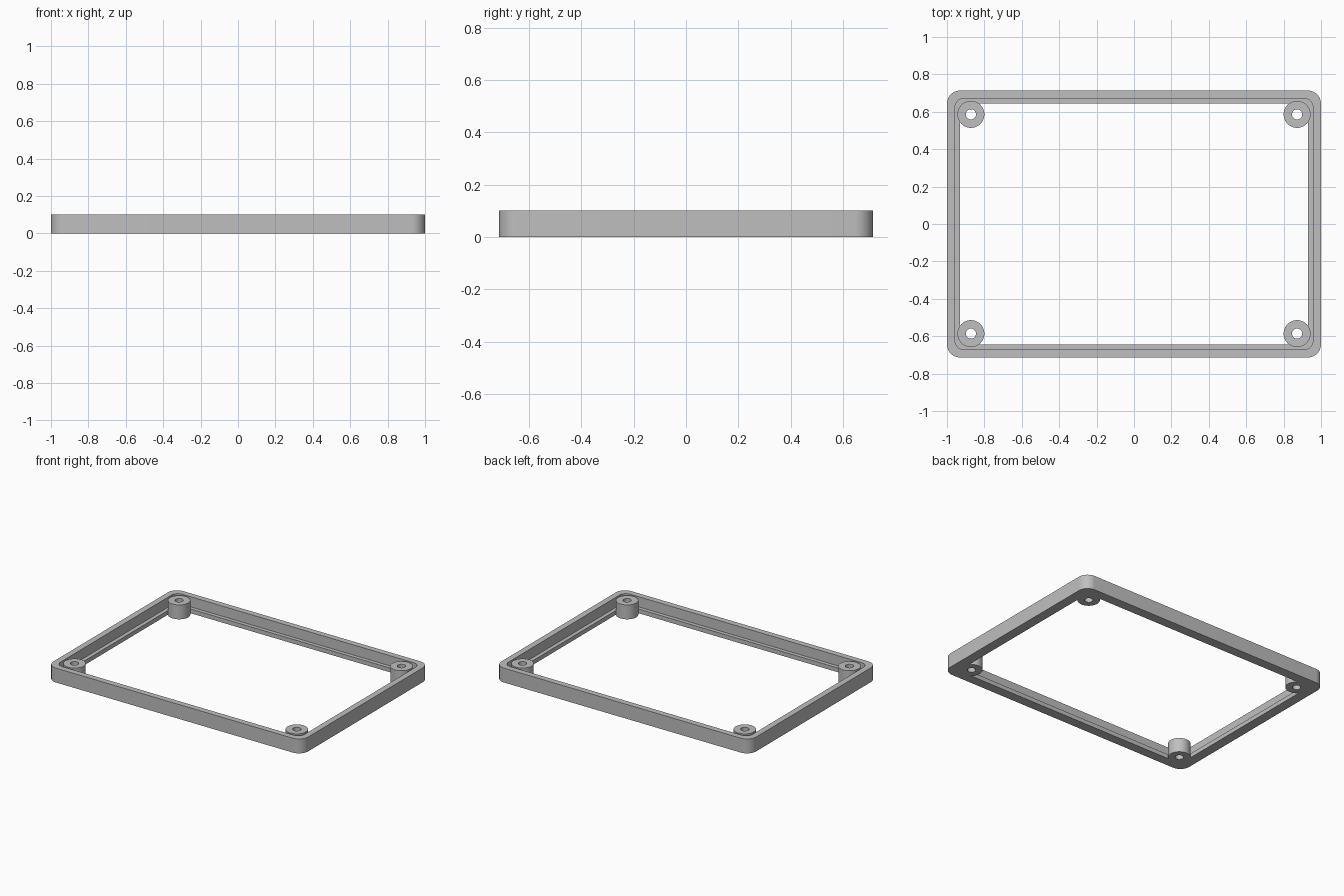
import bpy, bmesh, math

if "Cube" in bpy.data.objects:
    bpy.data.objects.remove(bpy.data.objects["Cube"], do_unlink=True)

HEIGHT = 0.102
LEDGE = 0.03

grey = bpy.data.materials.new("plain grey")
grey.use_nodes = True
colour = (0.52, 0.52, 0.52, 1)
grey.diffuse_color = colour
grey.node_tree.nodes["Principled BSDF"].inputs["Base Color"].default_value = colour


def rounded_rect(hx, hy, r, steps=12):
    """Counter-clockwise outline with rounded corners."""
    pts = []
    for i, (sx, sy) in enumerate([(1, 1), (-1, 1), (-1, -1), (1, -1)]):
        for k in range(steps + 1):
            a = math.pi / 2 * (i + k / steps)
            pts.append((sx * (hx - r) + r * math.cos(a),
                        sy * (hy - r) + r * math.sin(a)))
    return pts


def circle(cx, cy, r, n=48):
    return [(cx + r * math.cos(2 * math.pi * k / n),
             cy + r * math.sin(2 * math.pi * k / n)) for k in range(n)]


def closed_shell(name, rings):
    """Join (outline, z) rings in order, the last back to the first."""
    bm = bmesh.new()
    loops = [[bm.verts.new((x, y, z)) for x, y in outline] for outline, z in rings]
    n = len(loops[0])
    for a, b in zip(loops, loops[1:] + loops[:1]):
        for k in range(n):
            j = (k + 1) % n
            bm.faces.new((a[k], a[j], b[j], b[k]))
    bmesh.ops.recalc_face_normals(bm, faces=bm.faces)
    mesh = bpy.data.meshes.new(name)
    bm.to_mesh(mesh)
    bm.free()
    mesh.materials.append(grey)
    obj = bpy.data.objects.new(name, mesh)
    bpy.context.collection.objects.link(obj)
    bpy.ops.object.select_all(action="DESELECT")
    obj.select_set(True)
    bpy.context.view_layer.objects.active = obj
    bpy.ops.object.shade_smooth_by_angle(angle=math.radians(30))
    return obj


# Rectangular frame with a stepped ledge inside
outer = rounded_rect(1.0, 0.714, 0.072)
wall = rounded_rect(0.957, 0.672, 0.05)
lip = rounded_rect(0.93, 0.645, 0.03)
closed_shell("frame", [(outer, 0), (outer, HEIGHT), (wall, HEIGHT),
                       (wall, LEDGE), (lip, LEDGE), (lip, 0)])

# Screw bosses with through holes, one in each corner
for side, sx in (("left", 1), ("right", -1)):
    for end, sy in (("front", -1), ("back", 1)):
        rim = circle(sx * 0.872, sy * 0.586, 0.072)
        hole = circle(sx * 0.872, sy * 0.586, 0.027)
        closed_shell(f"screw_boss_{end}_{side}",
                     [(rim, 0), (rim, HEIGHT), (hole, HEIGHT), (hole, 0)])
